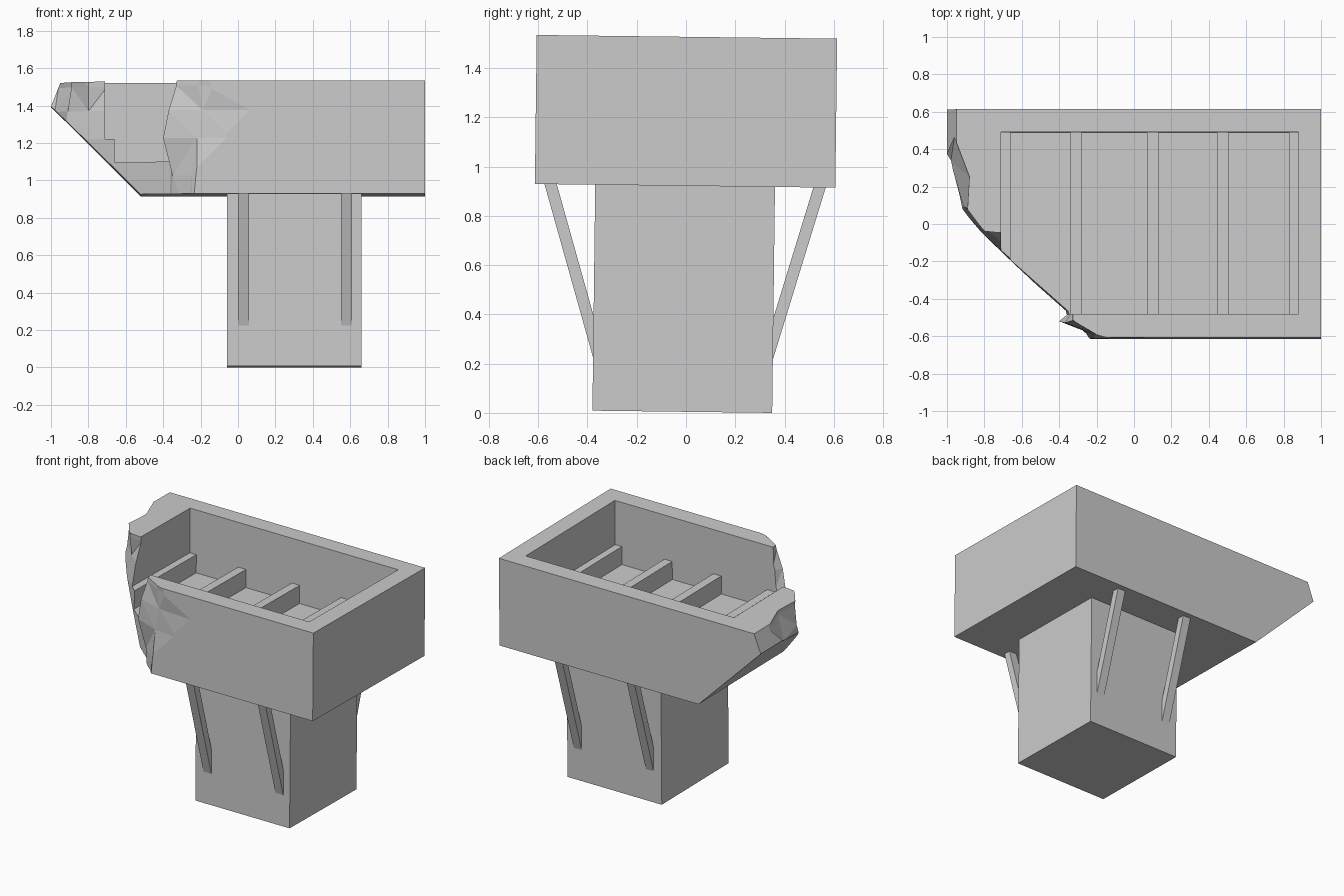
import bpy, bmesh
from mathutils import Matrix

if "Cube" in bpy.data.objects:
    bpy.data.objects.remove(bpy.data.objects["Cube"])


def finish(name, bm):
    bmesh.ops.recalc_face_normals(bm, faces=bm.faces[:])
    me = bpy.data.meshes.new(name)
    bm.to_mesh(me)
    bm.free()
    ob = bpy.data.objects.new(name, me)
    bpy.context.collection.objects.link(ob)
    return ob


def loft(name, rings):
    """Closed solid through matching rings of 3D points."""
    bm = bmesh.new()
    vs = [[bm.verts.new(p) for p in r] for r in rings]
    n = len(rings[0])
    sides = []
    for a, b in zip(vs, vs[1:]):
        for i in range(n):
            j = (i + 1) % n
            sides.append(bm.faces.new((a[i], a[j], b[j], b[i])))
    bm.faces.new(vs[0][::-1])
    bm.faces.new(vs[-1])
    if len(rings) > 2:
        bmesh.ops.triangulate(bm, faces=sides)
    return finish(name, bm)


def box(name, x0, x1, y0, y1, z0, z1):
    plan = [(x0, y0), (x1, y0), (x1, y1), (x0, y1)]
    return loft(name, [[(x, y, z) for x, y in plan] for z in (z0, z1)])


def cut(target, cutter):
    cutter.hide_render = True
    m = target.modifiers.new("cut", 'BOOLEAN')
    m.operation, m.solver, m.object = 'DIFFERENCE', 'EXACT', cutter
    bpy.context.view_layer.objects.active = target
    bpy.ops.object.modifier_apply(modifier=m.name)
    bpy.data.objects.remove(cutter, do_unlink=True)


# Trough body: side profile with a sloping left end
profile = [(-0.52, 0.922), (1, 0.922), (1, 1.527), (-0.95, 1.527), (-1, 1.40)]
body = loft("trough", [[(x, y, z) for x, z in profile] for y in (-0.61, 0.61)])

# Open cavity, then the sunken bays that leave cross ribs standing
cut(body, box("cavity_cutter", -0.71, 0.88, -0.485, 0.488, 1.22, 1.7))
for x0, x1 in ((-0.66, -0.34), (-0.28, 0.07), (0.13, 0.445), (0.505, 0.83)):
    cut(body, box("bay_cutter", x0, x1, -0.485, 0.488, 1.095, 1.3))

# Broken corner: jagged plan outline changing with height
levels = [
    (0.80, [(-.24, -.615), (-.26, -.58), (-.34, -.50), (-.37, -.46),
            (-.70, -.16), (-.82, -.05), (-.93, .06), (-1.0, .34)]),
    (1.02, [(-.22, -.615), (-.25, -.585), (-.35, -.50), (-.36, -.46),
            (-.70, -.16), (-.82, -.05), (-.93, .06), (-1.0, .34)]),
    (1.22, [(-.04, -.613), (-.22, -.59), (-.40, -.52), (-.34, -.47),
            (-.70, -.15), (-.82, -.04), (-.93, .06), (-1.0, .34)]),
    (1.37, [(.09, -.612), (-.19, -.592), (-.37, -.53), (-.33, -.47),
            (-.70, -.11), (-.80, -.02), (-.91, .09), (-.98, .33)]),
    (1.50, [(-.13, -.613), (-.21, -.59), (-.33, -.52), (-.33, -.46),
            (-.70, -.05), (-.80, -.04), (-.89, .08), (-.88, .25)]),
    (1.60, [(-.17, -.613), (-.22, -.58), (-.32, -.51), (-.33, -.46),
            (-.69, -.05), (-.79, -.05), (-.89, .06), (-.88, .25)]),
]
rings = []
for z, pts in levels:
    exit_y = 0.36 if z < 1.45 else 0.46
    exit_x = -1.04 if z < 1.45 else -0.96
    plan = ([(pts[0][0], -0.9)] + pts
            + [(exit_x, exit_y), (-1.4, exit_y + .02), (-1.4, -0.9)])
    rings.append([(x, y, z) for x, y in plan])
cut(body, loft("break_cutter", rings))

# Support post
parts = [body, box("post", -0.06, 0.66, -0.365, 0.365, 0.0045, 0.922)]

# Diagonal braces on front and back of the post
brace = [(0.571, 0.922), (0.521, 0.922), (0.365, 0.39), (0.365, 0.22)]
for side, s in (("front", -1), ("back", 1)):
    for i, x in enumerate((0.0, 0.55)):
        parts.append(loft(f"{side}_brace_{i + 1}",
                          [[(px, s * y, z) for y, z in brace]
                           for px in (x, x + 0.06)]))

# Whole model leans very slightly
pivot = Matrix.Translation((0, 0, 1.22))
lean = pivot @ Matrix.Rotation(-0.0124, 4, 'X') @ pivot.inverted()
for ob in parts:
    ob.data.transform(lean)
